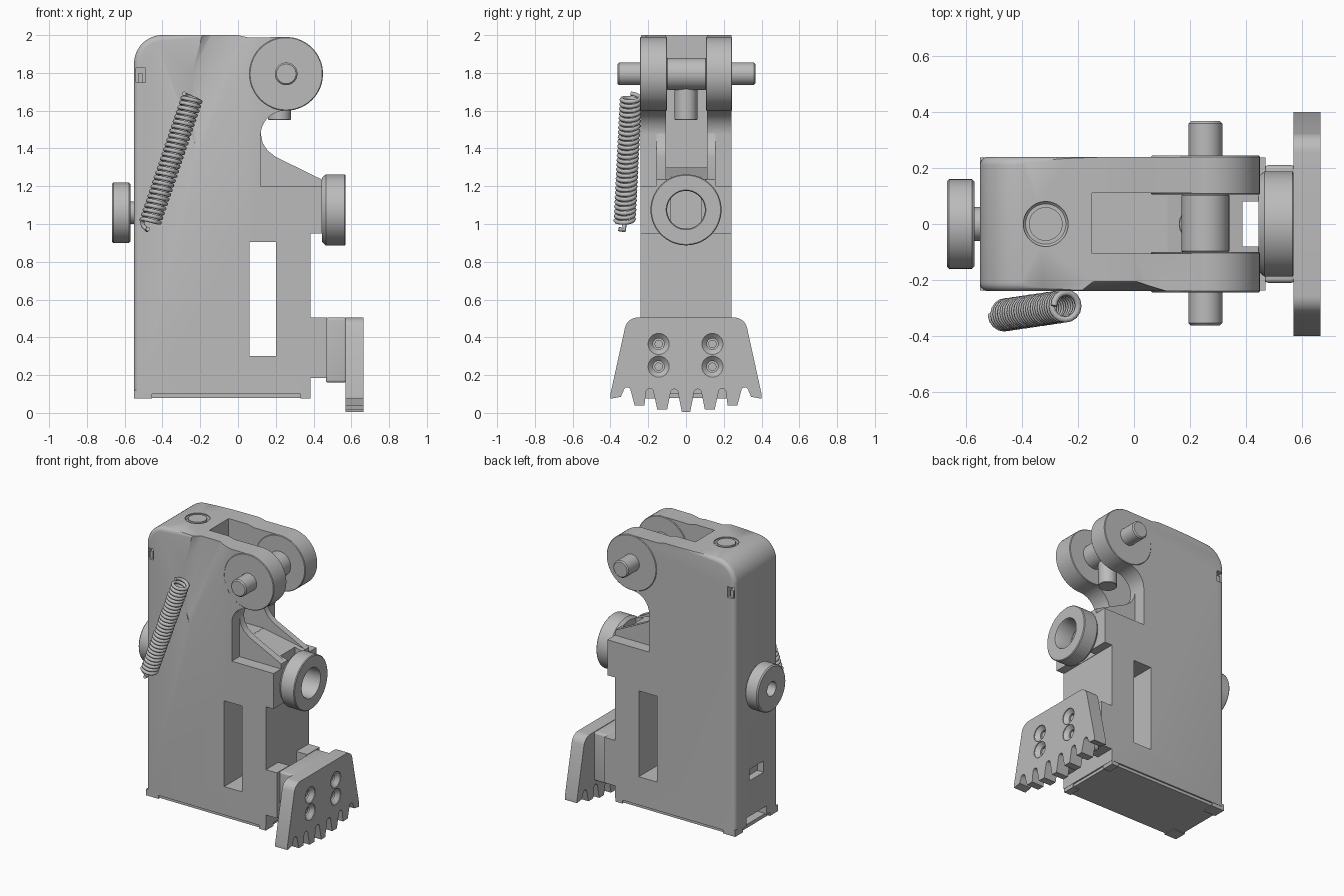
import bpy, bmesh, math
from mathutils import Vector, Matrix

cube = bpy.data.objects.get("Cube")
if cube:
    bpy.data.objects.remove(cube, do_unlink=True)

COLOUR = (0.5, 0.5, 0.5, 1)
grey = bpy.data.materials.new("plain grey")
grey.use_nodes = True
grey.diffuse_color = COLOUR
grey.node_tree.nodes["Principled BSDF"].inputs["Base Color"].default_value = COLOUR


def finish(name, bm):
    bmesh.ops.recalc_face_normals(bm, faces=bm.faces)
    mesh = bpy.data.meshes.new(name)
    bm.to_mesh(mesh)
    bm.free()
    mesh.materials.append(grey)
    obj = bpy.data.objects.new(name, mesh)
    bpy.context.collection.objects.link(obj)
    return obj


def activate(obj):
    bpy.ops.object.select_all(action='DESELECT')
    obj.select_set(True)
    bpy.context.view_layer.objects.active = obj


def arc(cx, cy, r, start, end, steps=16):
    angles = [math.radians(start + (end - start) * i / steps) for i in range(steps + 1)]
    return [(cx + r * math.cos(a), cy + r * math.sin(a)) for a in angles]


def prism(name, outline, axis, low, high, round_rule=None, width=0.03):
    """Extrude an outline along x (outline is y, z) or along y (outline is x, z)."""
    bm = bmesh.new()
    place = (lambda p, d: (d, p[0], p[1])) if axis == 'X' else (lambda p, d: (p[0], d, p[1]))
    face = bm.faces.new([bm.verts.new(place(p, low)) for p in outline])
    new = bmesh.ops.extrude_face_region(bm, geom=[face])["geom"]
    shift = Vector(place((0, 0), high - low))
    bmesh.ops.translate(bm, vec=shift, verts=[v for v in new if isinstance(v, bmesh.types.BMVert)])
    if round_rule:
        edges = [e for e in bm.edges if round_rule(e.verts[0].co, e.verts[1].co)]
        bmesh.ops.bevel(bm, geom=edges, offset=width, segments=5, profile=0.5, affect='EDGES')
    return finish(name, bm)


def box(name, x, y, z, bevel=0):
    outline = [(x[0], z[0]), (x[1], z[0]), (x[1], z[1]), (x[0], z[1])]
    rule = (lambda a, b: True) if bevel else None
    return prism(name, outline, 'Y', y[0], y[1], rule, bevel)


def lathe(name, profile, axis, centre, steps=48):
    """Spin a closed (radius, height) profile around an axis through centre."""
    bm = bmesh.new()
    verts = [bm.verts.new((r, 0, h)) for r, h in profile]
    edges = [bm.edges.new((verts[i - 1], verts[i])) for i in range(len(verts))]
    bmesh.ops.spin(bm, geom=verts + edges, cent=(0, 0, 0), axis=(0, 0, 1),
                   angle=math.tau, steps=steps)
    bmesh.ops.remove_doubles(bm, verts=bm.verts, dist=1e-5)
    bmesh.ops.dissolve_degenerate(bm, edges=bm.edges, dist=1e-5)
    turn = {'X': Vector((1, 0, 0)), 'Y': Vector((0, 1, 0)), 'Z': Vector((0, 0, 1))}[axis]
    matrix = Matrix.Translation(centre) @ turn.to_track_quat('Z', 'Y').to_matrix().to_4x4()
    bm.transform(matrix)
    return finish(name, bm)


def rod(name, r, low, high, axis, centre, chamfer=0.008):
    c = chamfer
    return lathe(name, [(0, low), (r - c, low), (r, low + c), (r, high - c), (r - c, high), (0, high)],
                 axis, centre)


def tube(name, r, hole, low, high, axis, centre, c=0.008):
    return lathe(name, [(hole, low), (r - c, low), (r, low + c), (r, high - c), (r - c, high),
                        (hole, high)], axis, centre)


def cut(obj, *cutters):
    activate(obj)
    for cutter in cutters:
        cutter.hide_render = True
        mod = obj.modifiers.new("cut", 'BOOLEAN')
        mod.operation, mod.solver, mod.object = 'DIFFERENCE', 'EXACT', cutter
        bpy.ops.object.modifier_apply(modifier=mod.name)
        bpy.data.objects.remove(cutter, do_unlink=True)


# Main housing with the rounded back and the two lobed ears
PIN = (0.255, 0, 1.795)
outline = [(-0.55, 0.1), (0.385, 0.1), (0.385, 0.95), (0.445, 0.95), (0.445, 1.2), (0.12, 1.2)]
outline += arc(0.25, 1.47, 0.13, 180, 90) + arc(PIN[0], PIN[2], 0.195, -90, 85, 28)
outline += [(0.05, 1.988), (0, 2.0)] + arc(-0.4, 1.85, 0.15, 90, 180)
housing = prism("housing", outline, 'Y', -0.24, 0.24,
                lambda a, b: abs(a.y - b.y) < 0.01 and a.x + b.x < -0.8 and a.z + b.z > 0.3)

# Sunken wedge beside the spring
bm = bmesh.new()
for p in [(-0.21, -0.26, 2.02), (-0.14, -0.205, 2.02), (0.02, -0.205, 2.02), (0.2, -0.26, 2.02),
          (-0.3, -0.26, 1.67), (-0.22, -0.235, 1.4), (-0.2, -0.26, 1.33), (0.04, -0.26, 1.72)]:
    bm.verts.new(p)
bmesh.ops.convex_hull(bm, input=bm.verts)
wedge = finish("wedge_cutter", bm)

cut(housing, wedge,
    box("ear_gap", (-0.15, 0.6), (-0.105, 0.11), (1.3, 2.1)),
    box("side_window", (0.06, 0.2), (-0.3, 0.3), (0.3, 0.905)),
    box("neck_slot", (0.387, 0.46), (-0.08, 0.08), (0.9, 1.4)),
    box("back_slot", (-0.6, -0.5), (-0.08, 0.08), (0.41, 0.49)),
    box("back_notch", (-0.6, -0.48), (-0.11, 0.11), (0.05, 0.16)),
    tube("top_groove", 0.08, 0.06, 1.985, 2.05, 'Z', (-0.315, 0, 0)))
for side in (-1, 1):
    cut(housing, box("latch_pocket", (-0.54, -0.49), sorted((side * 0.19, side * 0.3)), (1.75, 1.825)))
    lo, hi = sorted((side * 0.19, side * 0.225))
    box("latch", (-0.53, -0.505), (lo, hi), (1.75, 1.8))

# Base plate with corner feet
box("base_plate", (-0.54, 0.375), (-0.23, 0.23), (0.08, 0.105))
for x in ((-0.55, -0.455), (0.33, 0.383)):
    for y in ((-0.238, -0.15), (0.15, 0.238)):
        foot = box("corner_foot", x, y, (0.075, 0.12))
        cut(foot, rod("foot_hole", 0.02, 0.05, 0.095, 'Z', (sum(x) / 2, sum(y) / 2, 0), 0.001))

# Neck web and sloping ribs down to the front socket
web = prism("neck_web", [(0.11, 1.15), (0.445, 1.15), (0.445, 1.235), (0.38, 1.25), (0.11, 1.3)],
            'Y', -0.15, 0.15)
cut(web, box("web_slot", (0.387, 0.46), (-0.08, 0.08), (0.9, 1.4)))
rib = [(0.1, 1.16), (0.445, 1.16), (0.445, 1.235), (0.2, 1.355), (0.155, 1.39), (0.13, 1.43), (0.12, 1.48),
       (0.1, 1.48)]
for low, high in ((-0.155, -0.107), (0.112, 0.155)):
    prism("neck_rib", rib, 'Y', low, high)
lathe("front_socket", [(0.1, 0.445), (0.17, 0.445), (0.188, 0.465), (0.188, 0.565), (0.183, 0.57),
                       (0.105, 0.57), (0.1, 0.56)], 'X', (0, 0, 1.075), 64)

# Pivot pin, roller, ear hubs and short plunger
rod("pivot_pin", 0.06, -0.362, 0.367, 'Y', PIN)
rod("pin_roller", 0.085, -0.1, 0.105, 'Y', PIN, 0.003)
for low, high in ((-0.244, -0.1), (0.105, 0.244)):
    tube("ear_hub", 0.195, 0.062, low, high, 'Y', PIN, 0.004)
rod("plunger", 0.06, 1.55, 1.74, 'Z', (0.22, 0, 0), 0.003)

# Back wheel on its axle
tube("back_wheel", 0.16, 0.05, -0.668, -0.57, 'X', (0, 0, 1.06))
tube("wheel_axle", 0.06, 0.045, -0.6, -0.53, 'X', (0, 0, 1.06), 0.001)

# Blade mount: two lugs and a rounded block
for low, high in ((-0.238, -0.1), (0.1, 0.238)):
    box("mount_lug", (0.37, 0.47), (low, high), (0.185, 0.505))
box("mount_block", (0.465, 0.575), (-0.21, 0.21), (0.16, 0.505), 0.015)

# Toothed blade
half = []
for tip, low in ((0, 0.005), (0.13, 0.018), (0.25, 0.04)):
    if tip:
        half.append((tip - 0.03, low))
    half += [(tip + 0.022, low)]
    half += [(tip + 0.062 + p, 0.105 + low / 4 + q) for p, q in arc(0, 0, 0.02, 180, 0, 6)]
half += [(0.345, 0.085), (0.4, 0.075), (0.4, 0.1)] + arc(0.255, 0.435, 0.07, 15, 90, 8)
blade = prism("toothed_blade", half + [(-y, z) for y, z in reversed(half)], 'X', 0.57, 0.665)
for y in (-0.145, 0.14):
    for z in (0.245, 0.365):
        cut(blade, lathe("countersink", [(0, 0.6), (0.03, 0.6), (0.03, 0.635), (0.056, 0.66), (0.056, 0.7),
                                         (0, 0.7)], 'X', (0, y, z), 24))
        lathe("blade_screw", [(0, 0.595), (0.022, 0.595), (0.022, 0.63), (0, 0.63)], 'X', (0, y, z), 12)

# Coil spring with hooked lower end
bottom, top = Vector((-0.465, -0.325, 1.01)), Vector((-0.24, -0.292, 1.675))
axis = (top - bottom).normalized()
u = axis.cross(Vector((0, 1, 0))).normalized()
v = axis.cross(u)
TURNS, STEPS = 27, 16
path = [bottom - axis * 0.04 + v * 0.03, bottom - axis * 0.045, bottom - axis * 0.03 + u * 0.03]
for i in range(TURNS * STEPS + 1):
    a = math.tau * i / STEPS
    path.append(bottom.lerp(top, i / (TURNS * STEPS)) + 0.048 * (u * math.cos(a) + v * math.sin(a)))
curve = bpy.data.curves.new("coil_spring", 'CURVE')
curve.dimensions = '3D'
curve.bevel_depth, curve.bevel_resolution, curve.use_fill_caps = 0.0115, 2, True
spline = curve.splines.new('POLY')
spline.points.add(len(path) - 1)
for point, co in zip(spline.points, path):
    point.co = (*co, 1)
curve.materials.append(grey)
bpy.context.collection.objects.link(bpy.data.objects.new("coil_spring", curve))

# Smooth the round parts and keep crisp edges
for obj in list(bpy.context.scene.objects):
    if obj.type == 'MESH':
        activate(obj)
        bpy.ops.object.shade_smooth_by_angle(angle=math.radians(30))
